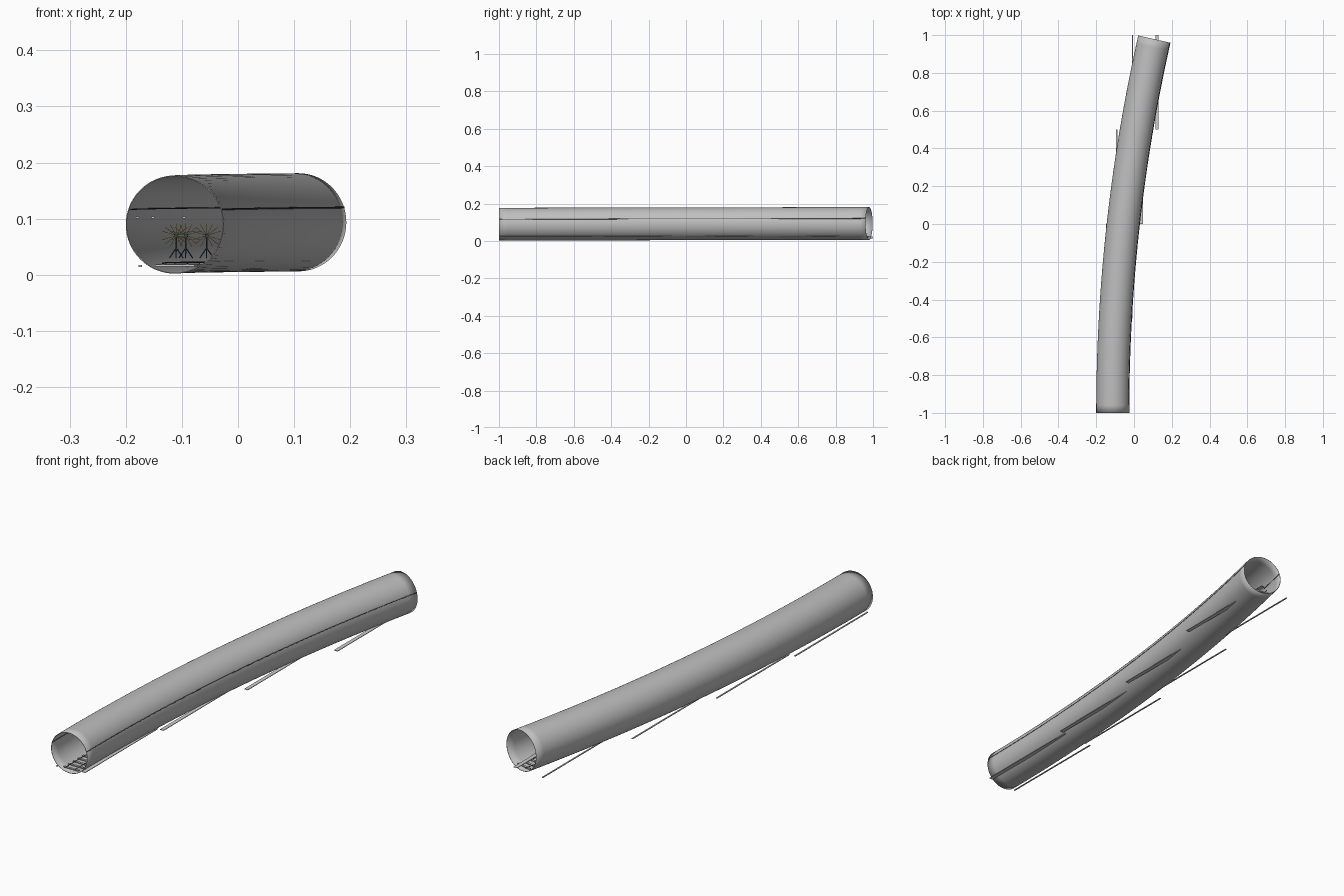
import bpy, bmesh, math
from mathutils import Vector, Matrix

cube = bpy.data.objects.get("Cube")
if cube:
    bpy.data.objects.remove(cube)

BEND, RADIUS = 9.0, 0.0875
SWEEP = math.radians(12.7)


def material(name, *rgb):
    m = bpy.data.materials.new(name)
    m.use_nodes = True
    m.diffuse_color = (*rgb, 1)
    m.node_tree.nodes["Principled BSDF"].inputs["Base Color"].default_value = (*rgb, 1)
    return m


concrete = material("concrete grey", 0.52, 0.52, 0.52)
pale = material("pale grey", 0.6, 0.6, 0.6)
dark = material("dark grey", 0.08, 0.08, 0.08)
blue = material("dark blue", 0.02, 0.07, 0.12)
amber = material("amber", 0.6, 0.33, 0.03)


def frame(t):
    """Centre of the tunnel and its sideways direction, t from 0 to 1."""
    a = SWEEP * t
    centre = Vector((-0.1125 + BEND * (1 - math.cos(a)),
                     -1 + BEND * math.sin(a), 0.0895 + 0.004 * t))
    return centre, Vector((math.cos(a), -math.sin(a), 0))


def finish(name, bm, mat, smooth=False):
    mesh = bpy.data.meshes.new(name)
    bmesh.ops.recalc_face_normals(bm, faces=bm.faces)
    bm.to_mesh(mesh)
    bm.free()
    mesh.materials.append(mat)
    for p in mesh.polygons:
        p.use_smooth = smooth
    obj = bpy.data.objects.new(name, mesh)
    bpy.context.collection.objects.link(obj)
    return obj


def sweep(name, side, up, radius, sides, mat, steps=48):
    """A round section carried along the bend, offset from its centre."""
    bm = bmesh.new()
    rings = []
    for i in range(steps + 1):
        centre, across = frame(i / steps)
        ring = []
        for k in range(sides):
            a = math.tau * k / sides
            ring.append(bm.verts.new(centre + across * (side + radius * math.cos(a))
                                     + Vector((0, 0, up + radius * math.sin(a)))))
        rings.append(ring)
    for r, s in zip(rings, rings[1:]):
        for k in range(sides):
            n = (k + 1) % sides
            bm.faces.new((r[k], r[n], s[n], s[k]))
    return finish(name, bm, mat, True)


def add_box(bm, centre, size, turn=0):
    bmesh.ops.create_cube(bm, size=1, matrix=Matrix.Translation(centre)
                          @ Matrix.Rotation(turn, 4, 'Z')
                          @ Matrix.Diagonal((*size, 1)))


def add_rod(bm, a, b, radius):
    a, b = Vector(a), Vector(b)
    d = b - a
    bmesh.ops.create_cone(bm, cap_ends=True, segments=6, radius1=radius,
                          radius2=radius, depth=d.length,
                          matrix=Matrix.Translation((a + b) / 2)
                          @ d.to_track_quat('Z', 'Y').to_matrix().to_4x4())


# Curved tunnel lining
lining = sweep("tunnel_lining", 0, 0, RADIUS, 64, concrete)
wall = lining.modifiers.new("wall", 'SOLIDIFY')
wall.thickness = 0.002
wall.offset = -1

# Cables along both walls
sweep("left_wall_cable", 0.083, 0.0265, 0.0016, 6, dark)
sweep("right_wall_cable", -0.0805, 0.0265, 0.0012, 6, dark)

# Track rails and ties
for name, s in (("left_rail", 1), ("right_rail", -1)):
    sweep(name, s * 0.022, -0.069, 0.0014, 6, dark)
bm = bmesh.new()
TIES = 64
for i in range(TIES):
    t = (i + 0.5) / TIES
    centre, _ = frame(t)
    add_box(bm, centre - Vector((0, 0, 0.073)), (0.07, 0.009, 0.004), -SWEEP * t)
finish("track_ties", bm, pale)

# Straight walkway and duct sections, one pair per quarter
walk, duct, lamps = bmesh.new(), bmesh.new(), bmesh.new()
for i in range(4):
    centre, _ = frame((i + 0.5) / 4)
    x, y = centre.x, -0.75 + 0.5 * i
    add_box(walk, (x + 0.065, y, 0.0245), (0.017, 0.5, 0.0025))
    add_box(duct, (x - 0.065, y, 0.0155), (0.006, 0.5, 0.003))
    add_box(lamps, (x - 0.07, y, 0.102), (0.005, 0.02, 0.003))
finish("walkway_sections", walk, pale)
finish("duct_sections", duct, pale)
finish("wall_lamps", lamps, pale)

# Tripod instruments with radiating beams
stands, beams = bmesh.new(), bmesh.new()
for x, y in ((-0.11, -0.75), (-0.093, -0.4), (-0.056, 0.0)):
    head = Vector((x, y, 0.07))
    hub = head - Vector((0, 0, 0.022))
    add_rod(stands, head, hub, 0.0015)
    add_box(stands, head, (0.006, 0.006, 0.006))
    for k in range(3):
        a = math.tau * k / 3 + 0.5
        foot = hub + Vector((0.014 * math.cos(a), 0.014 * math.sin(a), -0.018))
        add_rod(stands, hub, foot, 0.0011)
    for k in range(16):
        a = math.tau * k / 16
        add_rod(beams, head, head + Vector((0.028 * math.cos(a), 0, 0.021 * math.sin(a))), 0.0004)
finish("instrument_tripods", stands, blue)
finish("survey_beams", beams, amber)
